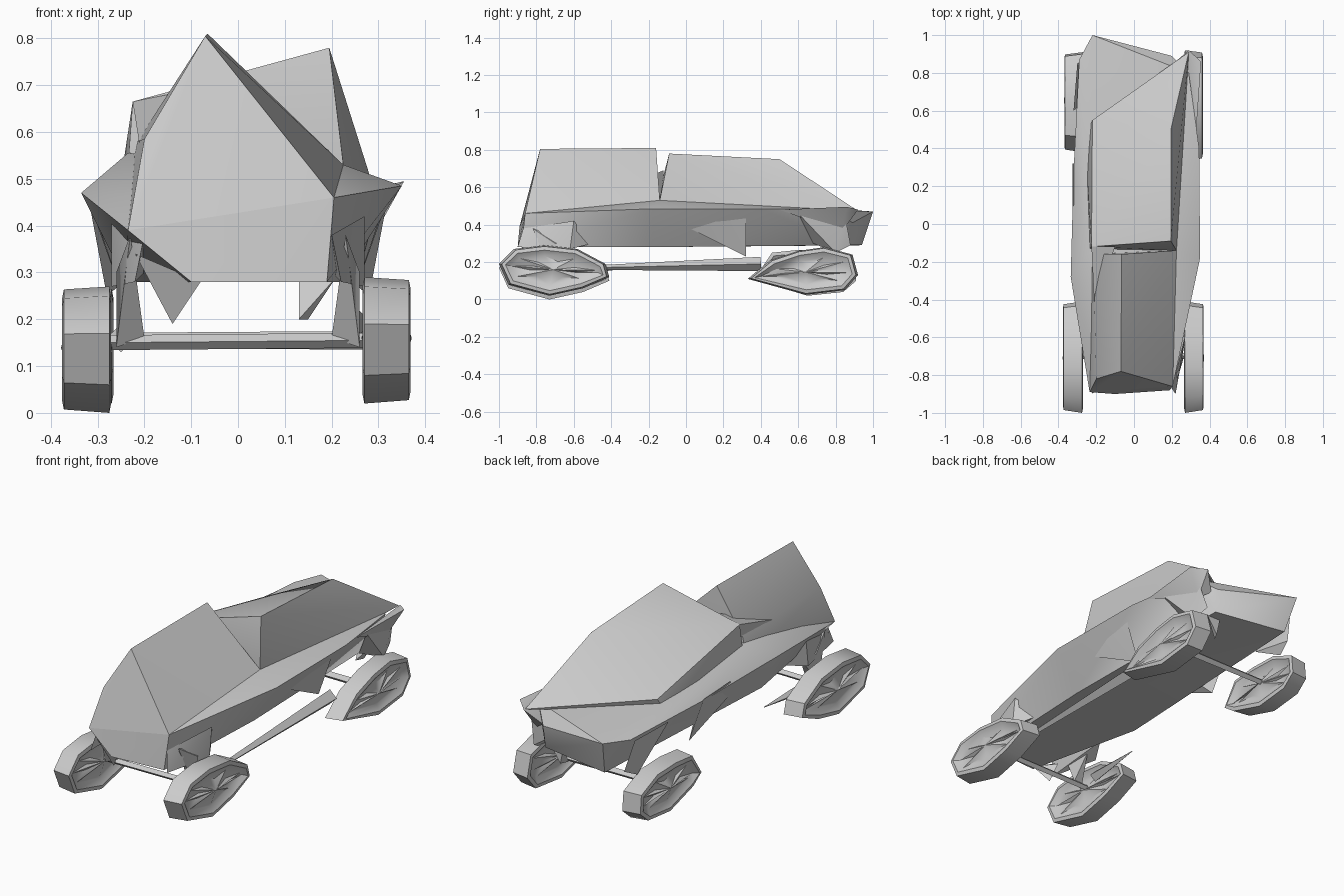
import bpy
import bmesh
import math
from mathutils import Vector

cube = bpy.data.objects.get("Cube")
if cube:
    bpy.data.objects.remove(cube, do_unlink=True)

grey = bpy.data.materials.new("plain grey")
grey.use_nodes = True
grey.diffuse_color = (0.6, 0.6, 0.6, 1)
grey.node_tree.nodes["Principled BSDF"].inputs["Base Color"].default_value = (0.6, 0.6, 0.6, 1)


def finish(name, bm):
    bmesh.ops.recalc_face_normals(bm, faces=bm.faces[:])
    mesh = bpy.data.meshes.new(name)
    bm.to_mesh(mesh)
    bm.free()
    mesh.materials.append(grey)
    obj = bpy.data.objects.new(name, mesh)
    bpy.context.collection.objects.link(obj)
    bpy.ops.object.select_all(action="DESELECT")
    obj.select_set(True)
    bpy.context.view_layer.objects.active = obj
    bpy.ops.object.shade_smooth_by_angle(angle=math.radians(40))


def faceted(name, points):
    """Angular solid stretched over its corner points."""
    bm = bmesh.new()
    for p in points:
        bm.verts.new(p)
    res = bmesh.ops.convex_hull(bm, input=bm.verts[:])
    spare = {v for v in res["geom_interior"] + res["geom_unused"] if isinstance(v, bmesh.types.BMVert)}
    bmesh.ops.delete(bm, geom=list(spare), context="VERTS")
    finish(name, bm)


def bar(name, a, b, ra, rb):
    """Tapered four-sided bar between two points."""
    a, b = Vector(a), Vector(b)
    axis = (b - a).normalized()
    side = axis.cross(Vector((0, 0, 1))).normalized()
    up = side.cross(axis)
    faceted(name, [c + d * r for c, r in ((a, ra), (b, rb))
                   for d in (side, -side, up, -up)])


def wheel(name, outline, x_in, x_out, lift):
    """Many-sided wheel, narrower outside, with a dished, creased hub."""
    bm = bmesh.new()
    n = len(outline)
    cy = sum(p[0] for p in outline) / n
    cz = sum(p[1] for p in outline) / n
    rings = [[bm.verts.new((x, cy + (y - cy) * s, cz + (z - cz) * s + lift)) for y, z in outline]
             for x, s in ((x_in, 1), (x_out, 0.95))]
    for i in range(n):
        j = (i + 1) % n
        bm.faces.new((rings[0][i], rings[0][j], rings[1][j], rings[1][i]))
    caps = [bm.faces.new(r) for r in rings]
    bmesh.ops.recalc_face_normals(bm, faces=bm.faces[:])
    bmesh.ops.inset_individual(bm, faces=caps, thickness=0.02, depth=0.004)
    bmesh.ops.inset_individual(bm, faces=caps, thickness=0.03, depth=-0.02)
    spokes = bmesh.ops.poke(bm, faces=caps, offset=0.022)["faces"]
    bmesh.ops.poke(bm, faces=spokes, offset=-0.012)
    finish(name, bm)


# Main body with its shoulders, from nose to tail
faceted("lower_body", [
    (-0.235, -0.89, 0.39), (-0.1, -0.9, 0.28), (0.19, -0.88, 0.28), (0.205, -0.86, 0.46),
    (-0.2, -0.72, 0.46), (-0.335, -0.28, 0.47), (0.35, -0.18, 0.485), (-0.24, -0.28, 0.28),
    (0.22, -0.18, 0.28), (-0.32, 0.28, 0.46), (0.345, 0.4, 0.485), (0.19, 0.4, 0.285),
    (-0.2, 0.4, 0.285), (-0.29, 0.87, 0.46), (-0.22, 1.0, 0.47), (0.29, 0.8, 0.48),
    (0.2, 0.89, 0.41), (-0.19, 0.94, 0.29), (0.2, 0.87, 0.29), (-0.235, -0.14, 0.555),
    (0.225, -0.14, 0.53)])

# Front cabin, leaning to one side with a sharp roof ridge
faceted("front_cabin", [
    (-0.07, -0.78, 0.805), (-0.065, -0.16, 0.81), (-0.2, -0.82, 0.585), (-0.215, -0.16, 0.58),
    (0.205, -0.86, 0.46), (0.225, -0.14, 0.53), (0.22, -0.14, 0.45), (-0.235, -0.89, 0.39),
    (-0.24, -0.16, 0.45)])

# Rear cabin: three-cornered roof falling away to the right and the tail
faceted("rear_cabin", [
    (0.195, -0.09, 0.78), (-0.225, -0.12, 0.665), (0.225, -0.14, 0.53), (0.23, -0.13, 0.46),
    (-0.24, -0.14, 0.46), (0.195, 0.5, 0.75), (-0.25, 0.3, 0.5), (-0.22, 0.55, 0.53),
    (-0.24, 0.5, 0.45), (0.29, 0.91, 0.48), (0.235, 0.2, 0.54)])

# Roof wedge bridging the two cabins
faceted("roof_wedge", [
    (-0.225, -0.12, 0.665), (-0.21, -0.43, 0.57), (-0.1, -0.12, 0.69), (-0.2, -0.12, 0.54)])

# Raised tail corner
faceted("tail_corner", [
    (0.355, 0.86, 0.495), (0.29, 0.92, 0.48), (0.22, 0.86, 0.4), (0.33, 0.5, 0.48),
    (0.28, 0.83, 0.36)])

# Hanging side panels, fenders and struts
for side, label in ((1, "left"), (-1, "right")):
    faceted(label + "_side_panel", [
        (side * 0.325, 0.1, 0.48), (side * 0.28, 0.02, 0.38), (side * 0.24, 0.32, 0.23),
        (side * 0.325, 0.32, 0.47), (side * 0.22, 0.25, 0.3)])
    faceted(label + "_front_fender", [
        (side * 0.2, -0.87, 0.38), (side * 0.27, -0.6, 0.42), (side * 0.27, -0.62, 0.27),
        (side * 0.22, -0.9, 0.28), (side * 0.2, -0.5, 0.3)])
    faceted(label + "_rear_fender", [
        (side * 0.3, 0.85, 0.45), (side * 0.32, 0.6, 0.46), (side * 0.28, 0.8, 0.25),
        (side * 0.22, 0.68, 0.3), (side * 0.26, 0.88, 0.29)])
    faceted(label + "_strut", [
        (side * 0.23, -0.82, 0.38), (side * 0.26, -0.7, 0.3), (side * 0.2, -0.7, 0.16),
        (side * 0.26, -0.72, 0.14), (side * 0.22, -0.62, 0.3)])

# Mud flaps
faceted("right_mud_flap", [
    (-0.22, -0.86, 0.34), (-0.08, -0.88, 0.28), (-0.14, -0.82, 0.19), (-0.16, -0.78, 0.28)])
faceted("left_mud_flap", [
    (0.13, 0.82, 0.29), (0.21, 0.82, 0.29), (0.15, 0.82, 0.2), (0.13, 0.78, 0.2)])

# Axles and running bars
bar("front_axle", (-0.29, -0.7, 0.15), (0.29, -0.7, 0.155), 0.016, 0.016)
bar("rear_axle", (-0.29, 0.66, 0.155), (0.29, 0.66, 0.155), 0.016, 0.02)
bar("left_running_bar", (0.25, -0.5, 0.17), (0.25, 0.4, 0.19), 0.012, 0.038)
bar("right_running_bar", (-0.25, -0.6, 0.16), (-0.24, -0.3, 0.17), 0.03, 0.002)

# Wheels
front = [(-1.0, 0.17), (-0.92, 0.25), (-0.76, 0.27), (-0.58, 0.25), (-0.43, 0.17),
         (-0.41, 0.1), (-0.55, 0.04), (-0.73, 0.0), (-0.95, 0.06)]
left_rear = [(0.33, 0.1), (0.45, 0.2), (0.6, 0.25), (0.74, 0.27), (0.89, 0.23),
             (0.92, 0.12), (0.85, 0.04), (0.64, 0.015)]
right_rear = [(0.38, 0.13), (0.46, 0.25), (0.6, 0.265), (0.76, 0.26), (0.9, 0.2),
              (0.91, 0.1), (0.84, 0.04), (0.65, 0.02), (0.45, 0.08)]
wheel("left_front_wheel", front, 0.27, 0.365, 0.02)
wheel("right_front_wheel", front, -0.275, -0.372, 0)
wheel("left_rear_wheel", left_rear, 0.27, 0.36, 0.01)
wheel("right_rear_wheel", right_rear, -0.27, -0.365, 0)
